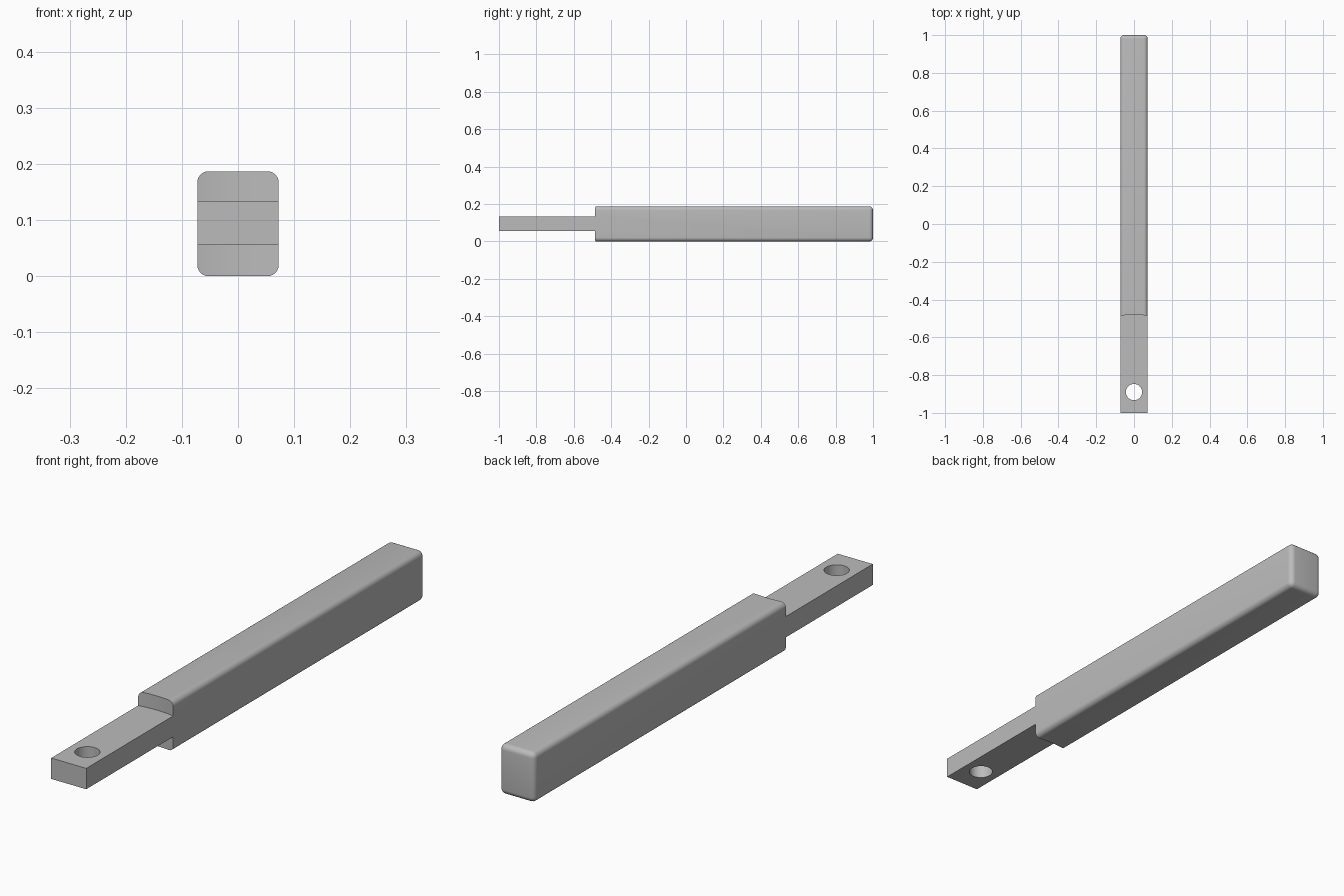
import bpy
import bmesh

cube = bpy.data.objects.get("Cube")
if cube:
    bpy.data.objects.remove(cube, do_unlink=True)

WIDTH, HEIGHT, ROUND = 0.145, 0.187, 0.02
TONGUE_LOW, TONGUE_HIGH = 0.056, 0.134
PIVOT_Y, SWING_RADIUS, HOLE_RADIUS = -0.89, 0.41, 0.043

grey = bpy.data.materials.new("plain grey")
grey.use_nodes = True
colour = (0.5, 0.5, 0.5, 1)
grey.diffuse_color = colour
grey.node_tree.nodes["Principled BSDF"].inputs["Base Color"].default_value = colour

# Bar: rounded along its length and around the back end, square at the front
bm = bmesh.new()
bmesh.ops.create_cube(bm, size=1)
for v in bm.verts:
    v.co.x *= WIDTH
    v.co.y *= 2
    v.co.z = (v.co.z + 0.5) * HEIGHT
rounded = [e for e in bm.edges if any(v.co.y > 0 for v in e.verts)]
bmesh.ops.bevel(bm, geom=rounded, offset=ROUND, segments=6, profile=0.5, affect='EDGES')
mesh = bpy.data.meshes.new("handle_bar")
bm.to_mesh(mesh)
bm.free()
bar = bpy.data.objects.new("handle_bar", mesh)
bpy.context.collection.objects.link(bar)
mesh.materials.append(grey)


def cut_round(name, radius, low, high, sides):
    """Cut an upright cylinder centred on the pivot out of the bar."""
    bpy.ops.mesh.primitive_cylinder_add(
        vertices=sides, radius=radius, depth=high - low,
        location=(0, PIVOT_Y, (low + high) / 2))
    cutter = bpy.context.object
    cutter.name = name
    cutter.hide_render = True
    cutter.data.materials.append(grey)
    mod = bar.modifiers.new(name, 'BOOLEAN')
    mod.operation = 'DIFFERENCE'
    mod.solver = 'EXACT'
    mod.object = cutter
    bpy.ops.object.select_all(action='DESELECT')
    bar.select_set(True)
    bpy.context.view_layer.objects.active = bar
    bpy.ops.object.modifier_apply(modifier=mod.name)
    bpy.data.objects.remove(cutter, do_unlink=True)


# Tongue with curved shoulders above and below, and the pivot hole
cut_round("upper_shoulder_cutter", SWING_RADIUS, TONGUE_HIGH, HEIGHT + 0.1, 160)
cut_round("lower_shoulder_cutter", SWING_RADIUS, -0.1, TONGUE_LOW, 160)
cut_round("pivot_hole_cutter", HOLE_RADIUS, -0.1, HEIGHT + 0.1, 48)

bpy.ops.object.shade_smooth_by_angle(angle=0.6)
